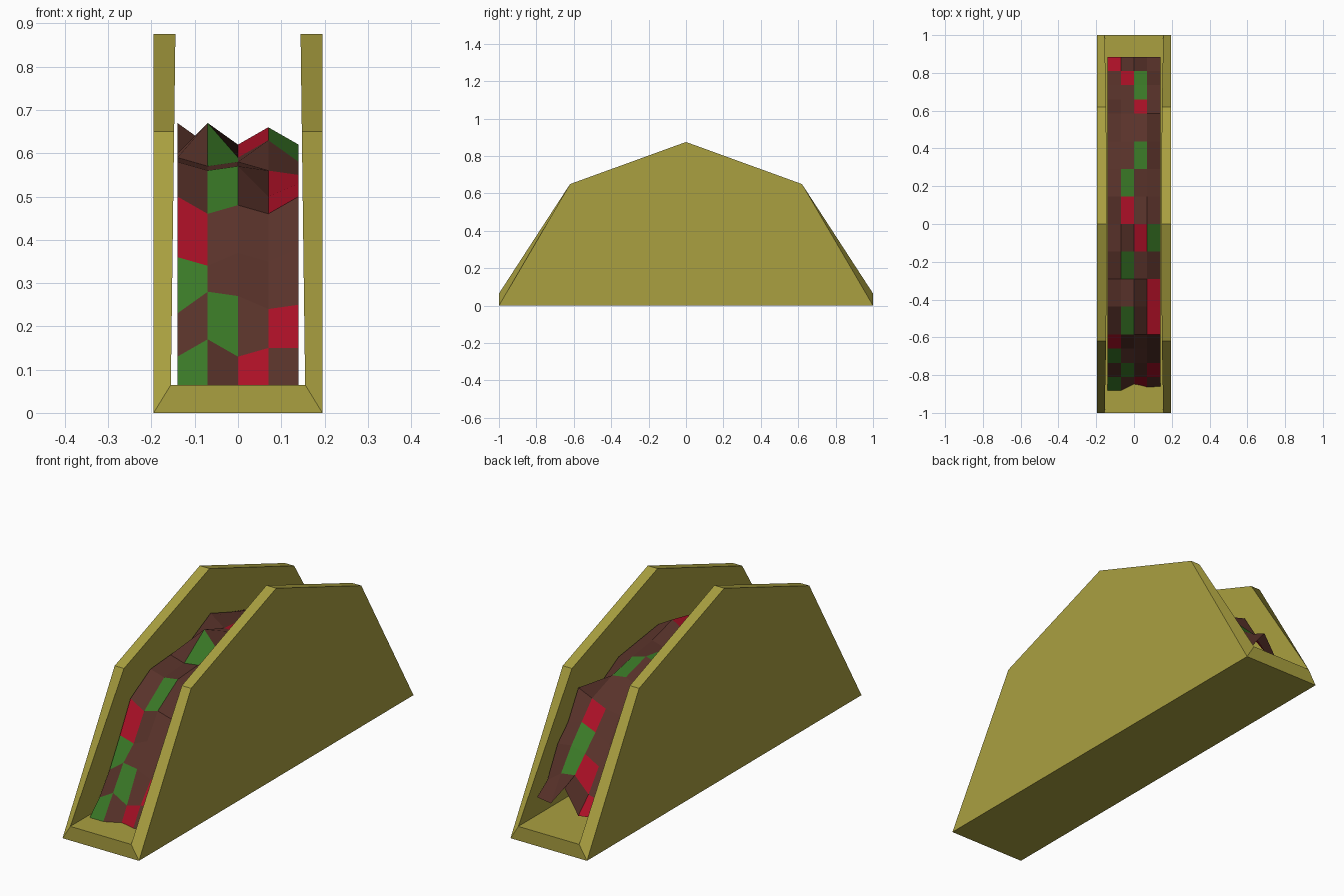
import bpy
import bmesh

default_cube = bpy.data.objects.get("Cube")
if default_cube:
    bpy.data.objects.remove(default_cube, do_unlink=True)


def make_material(name, colour):
    material = bpy.data.materials.new(name)
    material.use_nodes = True
    rgba = (*colour, 1)
    material.diffuse_color = rgba
    material.node_tree.nodes["Principled BSDF"].inputs["Base Color"].default_value = rgba
    return material


def make_object(name, bm, materials):
    mesh = bpy.data.meshes.new(name)
    bm.to_mesh(mesh)
    bm.free()
    for material in materials:
        mesh.materials.append(material)
    obj = bpy.data.objects.new(name, mesh)
    bpy.context.collection.objects.link(obj)
    return obj


shell_yellow = make_material("shell_yellow", (.40, .35, .051))
meat_brown = make_material("meat_brown", (.098, .032, .023))
tomato_red = make_material("tomato_red", (.40, .005, .019))
lettuce_green = make_material("lettuce_green", (.042, .19, .02))


# Folded shell: two thick walls joined by a floor
def build_shell():
    bm = bmesh.new()
    half_width, floor = .195, .065
    crown = [(-.62, .65), (0, .875), (.62, .65)]
    outer_profile = [(-1, 0), *crown, (1, 0)]
    inner_profile = [(-1, floor), *crown, (1, floor)]
    walls = []
    for side in (-1, 1):
        outer = [bm.verts.new((side * half_width, y, z)) for y, z in outer_profile]
        inner = [bm.verts.new((side * (.156 - .013 * z), y, z)) for y, z in inner_profile]
        bm.faces.new(outer)
        bm.faces.new(inner)
        # Rim along the top of the wall
        for i in range(len(outer) - 1):
            bm.faces.new((outer[i], outer[i + 1], inner[i + 1], inner[i]))
        walls.append((outer, inner))
    (outer_a, inner_a), (outer_b, inner_b) = walls
    # Underside, inside floor and the two ends
    bm.faces.new((outer_a[0], outer_a[-1], outer_b[-1], outer_b[0]))
    bm.faces.new((inner_a[0], inner_a[-1], inner_b[-1], inner_b[0]))
    for end in (0, -1):
        bm.faces.new((outer_a[end], outer_b[end], inner_b[end], inner_a[end]))
    bmesh.ops.recalc_face_normals(bm, faces=bm.faces)
    return make_object("shell", bm, [shell_yellow])


# Crumpled filling: a grid with short rows on the slopes, long rows on top
def build_filling():
    slope = [.885 - .075 * i for i in range(4)]
    top = [.146 * i for i in range(-4, 5)]
    rows = [-y for y in slope] + top + slope[::-1]
    # Heights in hundredths, across each row
    heights = [
        (6, 6, 0, 3, 2), (13, 17, 13, 15, 15), (23, 28, 27, 24, 25),
        (36, 34, 37, 35, 38), (50, 46, 48, 46, 50), (58, 56, 57, 50, 53),
        (59, 57, 58, 56, 55), (60, 67, 59, 63, 58), (67, 62, 62, 66, 62),
        (62, 61, 60, 62, 60), (58, 60, 62, 60, 58), (56, 55, 58, 57, 50),
        (50, 48, 49, 52, 55), (38, 37, 41, 44, 42), (27, 30, 34, 36, 35),
        (18, 20, 27, 26, 21), (14, 13, 24, 15, 16),
    ]
    # Chopped pieces in each row of cells: m meat, r tomato, g lettuce
    pieces = ("gmrm mgmr gmmm rmmm mgmr mmmr mgmm mmrg "
              "mrmm mgmm mmgm mmmm mmrm mmgm mrgm rmmm").split()
    bm = bmesh.new()
    grid = [[bm.verts.new((.07 * (i - 2), y, h / 100)) for i, h in enumerate(line)]
            for y, line in zip(rows, heights)]
    for front, back, letters in zip(grid, grid[1:], pieces):
        for i, letter in enumerate(letters):
            face = bm.faces.new((front[i], front[i + 1], back[i + 1], back[i]))
            face.material_index = "mrg".index(letter)
    return make_object("filling", bm, [meat_brown, tomato_red, lettuce_green])


build_shell()
build_filling()
